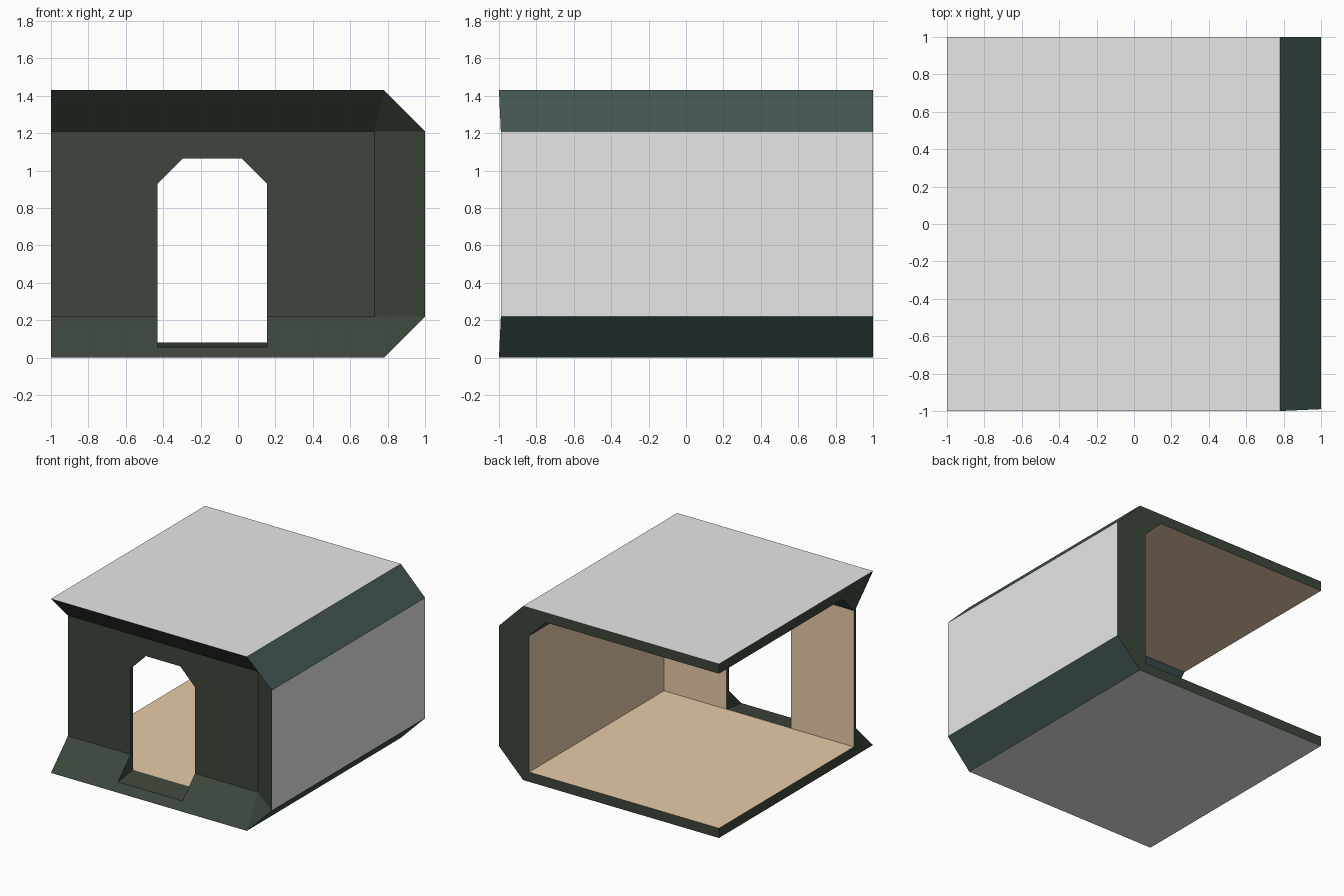
import bpy, bmesh

if "Cube" in bpy.data.objects:
    bpy.data.objects.remove(bpy.data.objects["Cube"])


def material(name, rgb):
    m = bpy.data.materials.new(name)
    m.diffuse_color = (*rgb, 1)
    m.use_nodes = True
    m.node_tree.nodes["Principled BSDF"].inputs["Base Color"].default_value = m.diffuse_color
    return m


MATS = [material("panel_grey", (0.8, 0.8, 0.8)),
        material("frame_dark_green", (0.046, 0.062, 0.043)),
        material("trim_teal", (0.056, 0.095, 0.093)),
        material("interior_tan", (0.8, 0.6, 0.4))]
GREY, GREEN, TEAL, TAN = range(4)


def solid(name, verts, faces):
    bm = bmesh.new()
    vs = [bm.verts.new(v) for v in verts]
    for f in faces:
        bm.faces.new([vs[i] for i in f])
    bmesh.ops.recalc_face_normals(bm, faces=bm.faces)
    me = bpy.data.meshes.new(name)
    bm.to_mesh(me)
    bm.free()
    ob = bpy.data.objects.new(name, me)
    bpy.context.collection.objects.link(ob)
    return ob


def loft(name, loops):
    """Closed solid through stacked loops of equal length."""
    n = len(loops[0])
    faces = [range(n), range((len(loops) - 1) * n, len(loops) * n)]
    for k in range(len(loops) - 1):
        for i in range(n):
            j = (i + 1) % n
            faces.append((k * n + i, k * n + j, k * n + n + j, k * n + n + i))
    return solid(name, [v for loop in loops for v in loop], faces)


# Main body: chamfered outline, with a recessed wall at the front
outline = [(-1, 0), (0.78, 0), (1, 0.22), (1, 1.21), (0.78, 1.43), (-1, 1.43)]
recess = [(-1, 0.22), (0.73, 0.22), (0.73, 1.21), (-1, 1.21)]
verts = [(x, 1, z) for x, z in outline]
verts += [(x, -0.99 if x == 1 else -1, z) for x, z in outline]
verts += [(x, -0.78, z) for x, z in recess]
faces = [range(6)] + [(i, i + 1, i + 7, i + 6) for i in range(5)]
faces += [(0, 6, 12, 15, 11, 5),                     # open left end
          (12, 13, 14, 15),                          # recessed wall
          (6, 7, 13, 12), (7, 8, 13), (8, 9, 14, 13),  # sloping frame
          (9, 10, 14), (10, 11, 15, 14)]
body = solid("room_module", verts, faces)


# Room interior: open at the left and back, chamfered below the ceiling
def room_loop(z, inset):
    x, y = 0.725 - inset, -0.75 + inset
    return [(-1.5, y, z), (x, y, z), (x, 1.5, z), (-1.5, 1.5, z)]


cavity = loft("room_cutter", [room_loop(0.08, 0), room_loop(1.2, 0), room_loop(1.35, 0.15)])


# Doorway with clipped top corners and a gently sloping sill
def door_loop(y):
    sill = 0.082 + 0.13 * (y + 0.75)
    return [(x, y, z) for x, z in ((-0.43, sill), (0.155, sill), (0.155, 0.93),
                                   (0.02, 1.065), (-0.295, 1.065), (-0.43, 0.93))]


door = loft("door_cutter", [door_loop(-1.2), door_loop(-0.65)])

for cutter in (cavity, door):
    cutter.hide_render = True
    mod = body.modifiers.new("cut", 'BOOLEAN')
    mod.operation = 'DIFFERENCE'
    mod.solver = 'EXACT'
    mod.object = cutter
bpy.context.view_layer.update()
result = bpy.data.meshes.new_from_object(body.evaluated_get(bpy.context.evaluated_depsgraph_get()))
body.modifiers.clear()
body.data = result
for cutter in (cavity, door):
    bpy.data.objects.remove(cutter)

# Colours by face position and direction
result.materials.clear()
for m in MATS:
    result.materials.append(m)


def near(a, b):
    return abs(a - b) < 0.004


for p in result.polygons:
    c, n = p.center, p.normal
    k = GREEN
    if (near(c.z, 0) and n.z < -0.9) or (near(c.z, 1.43) and n.z > 0.9) or (near(c.x, 1) and n.x > 0.9):
        k = GREY                                     # outer panels
    elif n.x > 0.6 and abs(n.z) > 0.6:
        k = TEAL                                     # outer chamfers
    elif n.z < -0.6 and 1.2 < c.z < 1.35 and (n.x < -0.6 or n.y > 0.6):
        k = TEAL                                     # ceiling chamfers
    elif ((near(c.z, 0.08) and n.z > 0.999) or (near(c.z, 1.35) and n.z < -0.9)
          or (near(c.x, 0.725) and n.x < -0.9) or (near(c.y, -0.75) and n.y > 0.9)):
        k = TAN                                      # room lining
    p.material_index = k
    p.use_smooth = False
